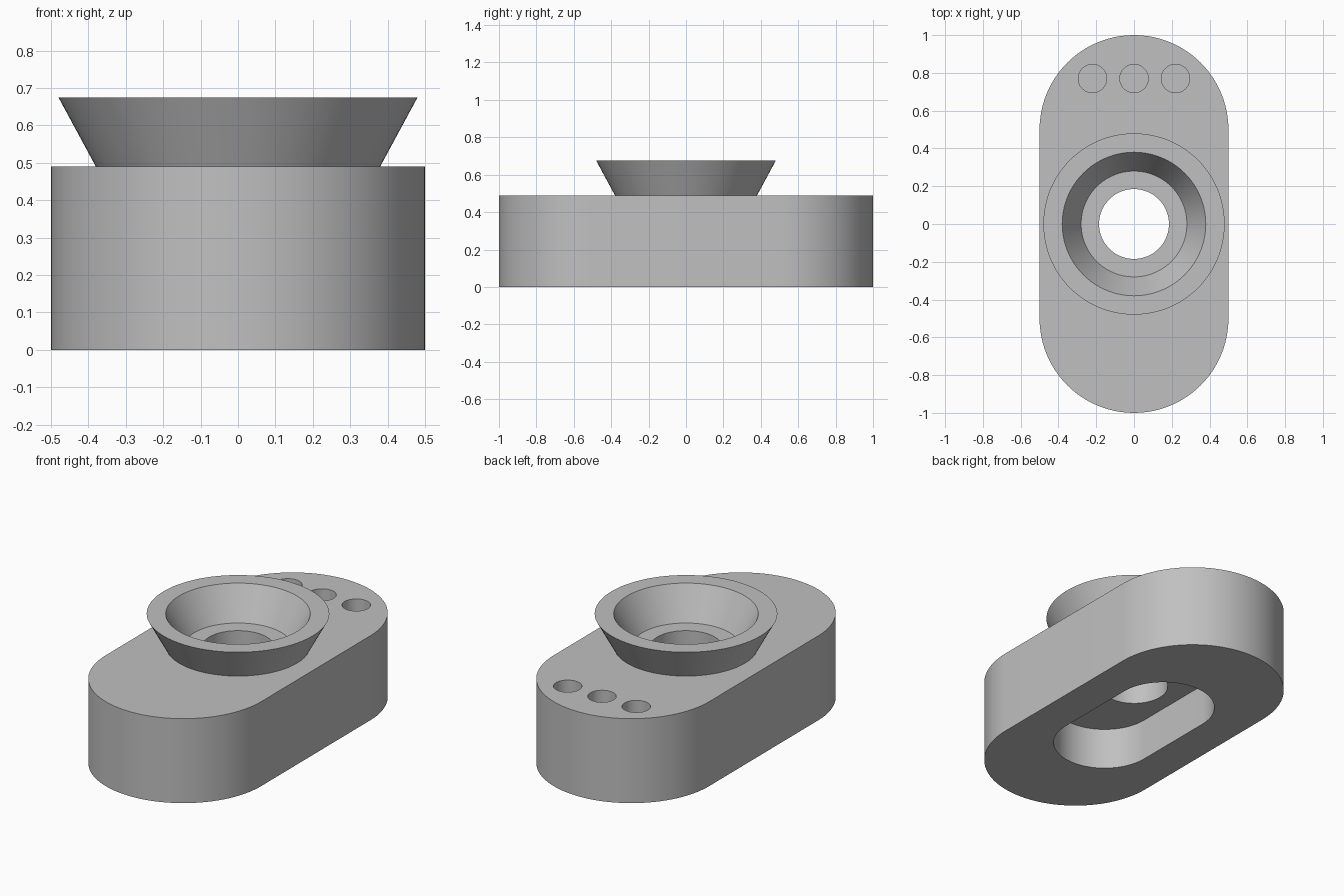
import bpy, bmesh
from math import cos, sin, pi

cube = bpy.data.objects.get("Cube")
if cube:
    bpy.data.objects.remove(cube, do_unlink=True)

BODY_TOP, RIM_TOP = 0.49, 0.675
POCKET_TOP = 0.245
SEGMENTS = 96

grey = bpy.data.materials.new("plain grey")
grey.use_nodes = True
colour = (0.53, 0.53, 0.53, 1)
grey.diffuse_color = colour
grey.node_tree.nodes["Principled BSDF"].inputs["Base Color"].default_value = colour


def make_object(name, bm):
    bmesh.ops.recalc_face_normals(bm, faces=bm.faces)
    mesh = bpy.data.meshes.new(name)
    bm.to_mesh(mesh)
    bm.free()
    mesh.materials.append(grey)
    obj = bpy.data.objects.new(name, mesh)
    bpy.context.collection.objects.link(obj)
    return obj


def slot_prism(name, radius, half_straight, z0, z1, x=0, y=0):
    """Upright prism with a slot outline; a cylinder when half_straight is 0."""
    bm = bmesh.new()
    half = SEGMENTS // 2
    outline = []
    for sign in (1, -1):
        count = half + 1 if half_straight else half
        for i in range(count):
            a = pi * i / half
            outline.append(bm.verts.new((x + sign * radius * cos(a),
                                         y + sign * (half_straight + radius * sin(a)), z0)))
    base = bm.faces.new(outline)
    top = bmesh.ops.extrude_face_region(bm, geom=[base])["geom"]
    bmesh.ops.translate(bm, vec=(0, 0, z1 - z0),
                        verts=[v for v in top if isinstance(v, bmesh.types.BMVert)])
    return make_object(name, bm)


def cut(target, cutter):
    cutter.hide_render = True
    mod = target.modifiers.new(cutter.name, "BOOLEAN")
    mod.operation, mod.solver, mod.object = "DIFFERENCE", "EXACT", cutter
    bpy.context.view_layer.objects.active = target
    bpy.ops.object.modifier_apply(modifier=mod.name)
    bpy.data.objects.remove(cutter, do_unlink=True)


# Slot-shaped block with an underside pocket, a central bore and three blind holes
body = slot_prism("body", 0.5, 0.5, 0, BODY_TOP)
cut(body, slot_prism("pocket_cutter", 0.28, 0.25, -0.1, POCKET_TOP))
cut(body, slot_prism("bore_cutter", 0.185, 0, POCKET_TOP - 0.05, BODY_TOP + 0.1))
for x in (-0.22, 0, 0.22):
    cut(body, slot_prism("hole_cutter", 0.075, 0, BODY_TOP - 0.2, BODY_TOP + 0.1, x, 0.77))

# Flared collar, spun from its wall profile
bm = bmesh.new()
profile = [(0.28, BODY_TOP), (0.38, RIM_TOP), (0.48, RIM_TOP), (0.38, BODY_TOP)]
verts = [bm.verts.new((r, 0, z)) for r, z in profile]
edges = [bm.edges.new(pair) for pair in zip(verts, verts[1:])]
bmesh.ops.spin(bm, geom=verts + edges, cent=(0, 0, 0), axis=(0, 0, 1),
               angle=2 * pi, steps=SEGMENTS, use_merge=True)
bmesh.ops.remove_doubles(bm, verts=bm.verts, dist=0.0001)
collar = make_object("collar", bm)
# Keep the rim facing upward
if max(collar.data.polygons, key=lambda p: p.center.z).normal.z < 0:
    collar.data.flip_normals()

# Smooth walls with crisp rims
for obj in (body, collar):
    bpy.ops.object.select_all(action="DESELECT")
    obj.select_set(True)
    bpy.context.view_layer.objects.active = obj
    bpy.ops.object.shade_smooth_by_angle(angle=pi / 6)
